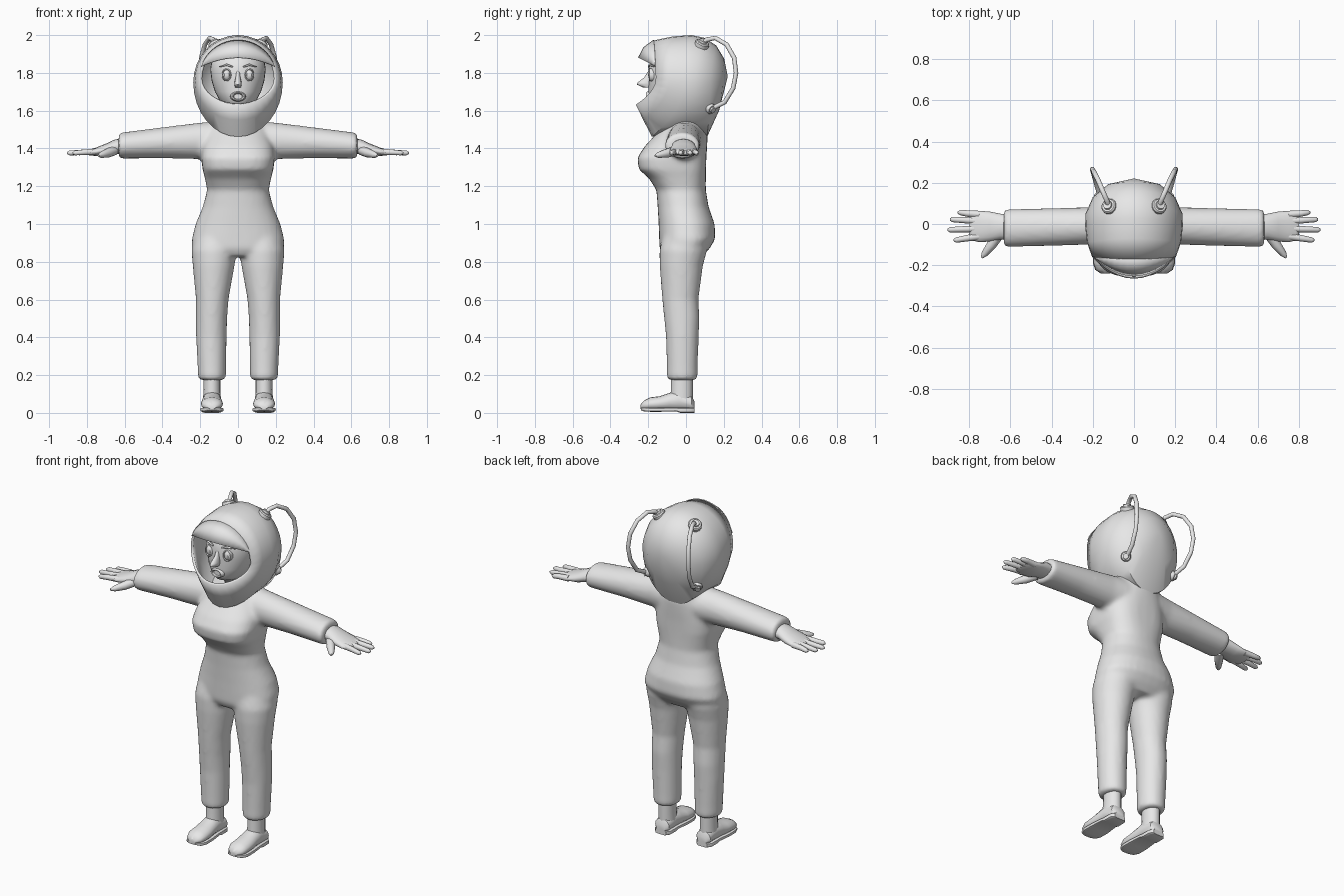
import bpy, bmesh, math
from mathutils import Vector

grey = bpy.data.materials.new("plain_grey")
grey.diffuse_color = (0.8, 0.8, 0.8, 1)


def finish(name, bm, mirror=False, angle=40):
    """Turn a bmesh into a smooth shaded object."""
    bmesh.ops.recalc_face_normals(bm, faces=bm.faces)
    me = bpy.data.meshes.new(name)
    bm.to_mesh(me)
    bm.free()
    me.materials.append(grey)
    ob = bpy.data.objects.new(name, me)
    bpy.context.collection.objects.link(ob)
    bpy.ops.object.select_all(action='DESELECT')
    ob.select_set(True)
    bpy.context.view_layer.objects.active = ob
    bpy.ops.object.shade_smooth_by_angle(angle=math.radians(angle))
    if mirror:
        m = ob.modifiers.new("mirror", 'MIRROR')
        m.use_mirror_merge = False
    return ob


def skin(bm, rings, caps=True):
    """Bridge rings of points into a tube."""
    vs = [[bm.verts.new(p) for p in r] for r in rings]
    n = len(vs[0])
    for a, b in zip(vs, vs[1:]):
        for i in range(n):
            j = (i + 1) % n
            bm.faces.new((a[i], a[j], b[j], b[i]))
    if caps:
        bm.faces.new(vs[0])
        bm.faces.new(vs[-1])
    return vs


def loft(bm, axis, rows, seg=24, sx=1):
    """Rows are (t, a0, a1, b0, b1[, squareness]) across the given axis."""
    rings = []
    for t, a0, a1, b0, b1, *sq in rows:
        e = 2 / (sq[0] if sq else 2)
        ring = []
        for i in range(seg):
            w = 2 * math.pi * i / seg
            c, s = math.cos(w), math.sin(w)
            a = (a0 + a1) / 2 + (a1 - a0) / 2 * math.copysign(abs(c) ** e, c)
            b = (b0 + b1) / 2 + (b1 - b0) / 2 * math.copysign(abs(s) ** e, s)
            p = {'x': (t, a, b), 'y': (a, t, b), 'z': (a, b, t)}[axis]
            ring.append((p[0] * sx, p[1], p[2]))
        rings.append(ring)
    skin(bm, rings)


def tube(bm, pts, radii, ref=(0, 0, 1), seg=10):
    """Round tube along a path with one radius per point."""
    pts = [Vector(p) for p in pts]
    rings = []
    for i, p in enumerate(pts):
        t = (pts[min(i + 1, len(pts) - 1)] - pts[max(i - 1, 0)]).normalized()
        u = t.cross(Vector(ref)).normalized()
        v = t.cross(u)
        rings.append([p + radii[i] * (u * math.cos(2 * math.pi * k / seg) + v * math.sin(2 * math.pi * k / seg))
                      for k in range(seg)])
    skin(bm, rings)


# Suit: torso, legs and sleeves fused into one smooth skin
bm = bmesh.new()
loft(bm, 'z', [(z, -w, w, f, b, n) for z, w, f, b, n in (
    (0.83, 0.20, -0.12, 0.09, 2.2), (0.87, 0.243, -0.14, 0.125, 2.3), (0.92, 0.245, -0.142, 0.155, 2.3),
    (1.0, 0.225, -0.145, 0.152, 2.2), (1.09, 0.187, -0.15, 0.12, 2.2), (1.18, 0.163, -0.157, 0.105, 2.3),
    (1.24, 0.175, -0.195, 0.105, 2.6), (1.29, 0.188, -0.25, 0.106, 2.9), (1.35, 0.195, -0.258, 0.108, 2.8),
    (1.41, 0.19, -0.22, 0.112, 2.5), (1.47, 0.17, -0.165, 0.115, 2.2), (1.54, 0.15, -0.10, 0.10, 2),
    (1.58, 0.11, -0.08, 0.08, 2))], 32)
for s in (1, -1):
    loft(bm, 'z', [
        (0.95, 0.0, 0.23, -0.12, 0.12), (0.86, 0.004, 0.247, -0.141, 0.112), (0.78, 0.018, 0.24, -0.14, 0.09),
        (0.6, 0.05, 0.223, -0.126, 0.066), (0.5, 0.057, 0.223, -0.116, 0.072), (0.4, 0.06, 0.222, -0.106, 0.067),
        (0.24, 0.063, 0.214, -0.102, 0.062), (0.19, 0.064, 0.212, -0.102, 0.062),
        (0.174, 0.07, 0.205, -0.095, 0.055)], 24, s)
    loft(bm, 'x', [
        (0.08, -0.1, 0.1, 1.34, 1.545), (0.2, -0.1, 0.082, 1.343, 1.537), (0.4, -0.106, 0.077, 1.348, 1.512),
        (0.62, -0.112, 0.072, 1.346, 1.484), (0.632, -0.105, 0.065, 1.353, 1.477)], 24, s)
suit = finish("suit", bm)
r = suit.modifiers.new("fuse", 'REMESH')
r.mode = 'VOXEL'
r.voxel_size = 0.013
r.use_smooth_shade = True
sm = suit.modifiers.new("soften", 'SMOOTH')
sm.factor, sm.iterations = 0.5, 6

# Hands: palm, four fingers and a thumb
bm = bmesh.new()
loft(bm, 'x', [
    (0.59, -0.075, 0.045, 1.372, 1.455), (0.65, -0.075, 0.05, 1.37, 1.448), (0.70, -0.085, 0.06, 1.36, 1.425),
    (0.75, -0.088, 0.064, 1.36, 1.405), (0.785, -0.08, 0.06, 1.363, 1.395), (0.80, -0.06, 0.045, 1.368, 1.388)], 16)
for y0, x1, y1 in ((0.046, 0.855, 0.056), (0.014, 0.893, 0.022), (-0.022, 0.905, -0.028), (-0.06, 0.875, -0.078)):
    tube(bm, [(0.75, y0, 1.382), (0.81, (y0 + y1) / 2, 1.38), (x1 - 0.012, y1, 1.376), (x1, y1, 1.375)],
         [0.018, 0.0155, 0.013, 0.005])
tube(bm, [(0.655, -0.05, 1.39), (0.69, -0.10, 1.375), (0.725, -0.145, 1.365), (0.738, -0.163, 1.362)],
     [0.026, 0.024, 0.016, 0.006])
finish("hands", bm, True, 60)

# Boots: ankle shaft, shoe and sole
bm = bmesh.new()
loft(bm, 'z', [(0.06, 0.09, 0.185, -0.085, 0.036), (0.12, 0.093, 0.183, -0.08, 0.036),
               (0.24, 0.093, 0.183, -0.078, 0.036)], 16)
loft(bm, 'y', [(y, 0.138 - w, 0.138 + w, lo, hi) for y, w, lo, hi in (
    (0.045, 0.03, 0.012, 0.06), (0.03, 0.047, 0.008, 0.09), (-0.04, 0.05, 0.008, 0.12), (-0.09, 0.053, 0.01, 0.105),
    (-0.14, 0.058, 0.01, 0.088), (-0.19, 0.058, 0.01, 0.082), (-0.222, 0.047, 0.013, 0.066),
    (-0.24, 0.022, 0.02, 0.045))], 16)
loft(bm, 'y', [(y, 0.138 - w, 0.138 + w, lo, 0.028, 5) for y, w, lo in (
    (0.045, 0.035, 0.0), (0.025, 0.052, 0.0), (-0.03, 0.053, 0.0), (-0.05, 0.054, 0.008), (-0.13, 0.062, 0.006),
    (-0.19, 0.062, 0.006), (-0.222, 0.05, 0.008), (-0.238, 0.026, 0.014))], 16)
finish("boots", bm, True)


# Helmet: rings from the face opening back to the rear pole
def helmet_point(row, w):
    (yt, zt), (yb, zb), half, ys, zs = row
    c, s = math.cos(w), math.sin(w)
    ye, ze = (yt, zt) if s > 0 else (yb, zb)
    return Vector((half * c, ys + (ye - ys) * s * s, zs + (ze - zs) * abs(s)))


rim = ((-0.17, 1.972), (-0.265, 1.632), 0.203, -0.16, 1.77)
rows = [rim,
        ((-0.07, 1.993), (-0.226, 1.55), 0.228, -0.09, 1.76),
        ((0.03, 2.0), (-0.18, 1.462), 0.237, -0.01, 1.75),
        ((0.10, 1.985), (-0.03, 1.475), 0.235, 0.05, 1.75),
        ((0.16, 1.945), (0.11, 1.457), 0.2, 0.13, 1.75),
        ((0.202, 1.875), (0.175, 1.6), 0.125, 0.193, 1.76)]
seg = 32
bm = bmesh.new()
vs = skin(bm, [[helmet_point(q, 2 * math.pi * i / seg) for i in range(seg)] for q in rows], False)
pole = bm.verts.new((0, 0.221, 1.78))
for i in range(seg):
    bm.faces.new((vs[-1][i], vs[-1][(i + 1) % seg], pole))
helmet = finish("helmet", bm, angle=50)
sol = helmet.modifiers.new("shell", 'SOLIDIFY')
sol.thickness, sol.offset = 0.014, -1

# Visor brow across the top of the opening
bm = bmesh.new()
a0 = math.asin(0.3)
grid = []
for i in range(17):
    top = helmet_point(rim, a0 + (math.pi - 2 * a0) * i / 16)
    k = (top.x / 0.194) ** 2
    low = Vector((top.x * 0.98, -0.25 + 0.09 * k, 1.88 - 0.045 * k))
    mid = (top + low) / 2 + Vector((0, -0.012, 0.008)) * (1 - k)
    grid.append([bm.verts.new(p) for p in (top, mid, low)])
for a, b in zip(grid, grid[1:]):
    for j in (0, 1):
        bm.faces.new((a[j], a[j + 1], b[j + 1], b[j]))
brow = finish("visor_brow", bm)
sol = brow.modifiers.new("shell", 'SOLIDIFY')
sol.thickness, sol.offset = 0.008, 0

# Head and nose
bm = bmesh.new()
loft(bm, 'z', [(z, -w, w, f, b) for z, w, f, b in (
    (1.5, 0.065, -0.07, 0.06), (1.6, 0.065, -0.1, 0.06), (1.625, 0.075, -0.175, 0.065), (1.65, 0.095, -0.195, 0.075),
    (1.7, 0.122, -0.2, 0.09), (1.76, 0.14, -0.198, 0.1), (1.82, 0.147, -0.2, 0.1), (1.88, 0.137, -0.18, 0.09),
    (1.925, 0.09, -0.12, 0.06))], 32)
loft(bm, 'z', [(z, -w, w, f, -0.17) for z, w, f in (
    (1.81, 0.01, -0.2), (1.775, 0.013, -0.222), (1.75, 0.019, -0.255), (1.738, 0.02, -0.26), (1.722, 0.014, -0.225))], 12)
finish("head", bm, angle=60)

# Eyes with raised lids, and eyebrows
bm = bmesh.new()
loft(bm, 'y', [(y, 0.06 - w, 0.06 + w, 1.79 - 1.35 * w, 1.79 + 1.35 * w) for y, w in (
    (-0.17, 0.026), (-0.194, 0.025), (-0.197, 0.021), (-0.191, 0.019), (-0.199, 0.012), (-0.2, 0.003))], 16)
tube(bm, [(0.028, -0.198, 1.832), (0.06, -0.192, 1.843), (0.098, -0.165, 1.833)], [0.004, 0.006, 0.003])
finish("eyes_and_eyebrows", bm, True)

# Open mouth with rounded lips
bm = bmesh.new()
loft(bm, 'y', [(y, -w, w, 1.675 - 0.65 * w, 1.675 + 0.65 * w) for y, w in (
    (-0.18, 0.042), (-0.204, 0.04), (-0.211, 0.033), (-0.208, 0.026), (-0.199, 0.022))], 20)
finish("mouth", bm)

# Air hoses with a socket at each end
bm = bmesh.new()
tube(bm, [(0.12, 0.085, 1.95), (0.13, 0.11, 1.976), (0.15, 0.155, 1.985), (0.175, 0.215, 1.95), (0.195, 0.255, 1.88),
          (0.202, 0.265, 1.8), (0.197, 0.25, 1.72), (0.185, 0.205, 1.645), (0.162, 0.125, 1.605)],
     [0.012] * 9, (1, 0, 0))
for p, n, rad in (((0.12, 0.085, 1.952), (0.4, 0.35, 0.85), 0.038), ((0.166, 0.13, 1.61), (0.65, 0.62, -0.4), 0.028)):
    p, n = Vector(p), Vector(n).normalized()
    tube(bm, [p + n * d for d in (-0.015, 0.008, 0.014, 0.015, 0.024)],
         [rad, rad, rad * 0.85, rad * 0.6, rad * 0.55], (1, 0, 0), 14)
finish("air_hoses", bm, True)
